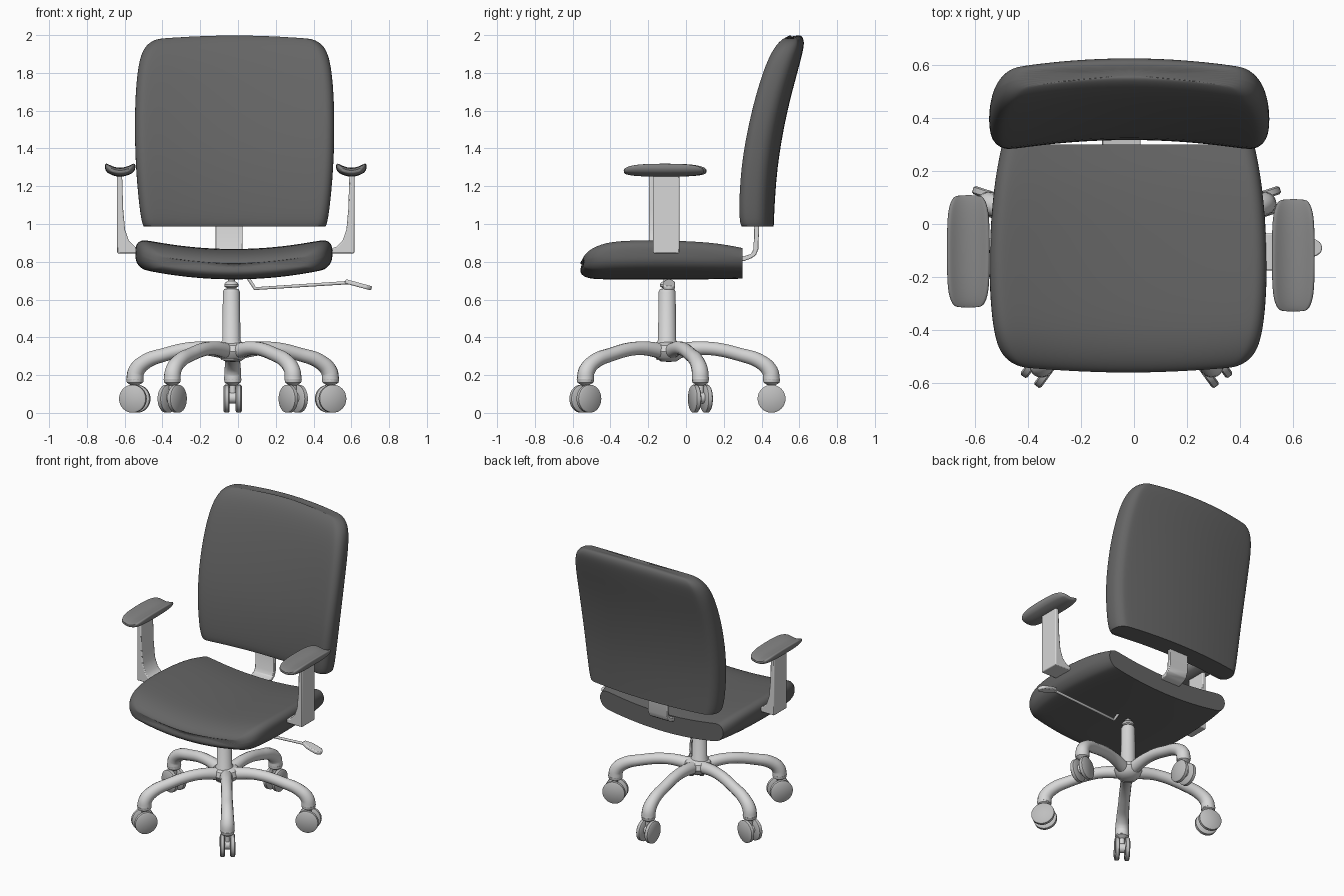
import bpy, bmesh, math
from mathutils import Matrix, Vector

if "Cube" in bpy.data.objects:
    bpy.data.objects.remove(bpy.data.objects["Cube"])


def material(name, v):
    m = bpy.data.materials.new(name)
    m.diffuse_color = (v, v, v, 1)
    m.use_nodes = True
    m.node_tree.nodes["Principled BSDF"].inputs["Base Color"].default_value = m.diffuse_color
    return m


FABRIC = material("dark grey fabric", 0.13)
PAD = material("mid grey padding", 0.24)
METAL = material("light grey metal", 0.68)
WHEEL = material("wheel grey", 0.52)


def finish(name, bm, mat, matrix=Matrix(), angle=40):
    bmesh.ops.recalc_face_normals(bm, faces=bm.faces)
    me = bpy.data.meshes.new(name)
    bm.to_mesh(me)
    bm.free()
    me.materials.append(mat)
    me.shade_smooth()
    me.set_sharp_from_angle(angle=math.radians(angle))
    ob = bpy.data.objects.new(name, me)
    ob.matrix_world = matrix
    bpy.context.collection.objects.link(ob)
    return ob


def ring(w, lo, hi, r, n=8):
    """Rounded rectangle, half width w, from lo to hi."""
    r = min(r, (hi - lo) * 0.49)
    pts = []
    for cx, cz, a0 in ((w - r, hi - r, 0), (r - w, hi - r, 90),
                       (r - w, lo + r, 180), (w - r, lo + r, 270)):
        for i in range(5):
            a = math.radians(a0 + 22.5 * i)
            pts.append((cx + r * math.cos(a), cz + r * math.sin(a)))
        if a0 in (0, 180):
            s = 1 if a0 == 0 else -1
            for i in range(1, n):
                pts.append((s * (w - r) * (1 - 2 * i / n), hi if s > 0 else lo))
    return pts


def cushion(name, stations, place, r, mat, crease_first):
    """Loft rounded rectangles (s, half width, low, high) into a soft pad."""
    bm = bmesh.new()
    rings = [[bm.verts.new(place(s, u, t)) for u, t in ring(w, lo, hi, r)]
             for s, w, lo, hi in stations]
    n = len(rings[0])
    for a, b in zip(rings, rings[1:]):
        for i in range(n):
            bm.faces.new((a[i], a[(i + 1) % n], b[(i + 1) % n], b[i]))
    cap = bm.faces.new(rings[0])
    bm.faces.new(rings[-1])
    if crease_first:
        layer = bm.edges.layers.float.new("crease_edge")
        for e in cap.edges:
            e[layer] = 1.0
    ob = finish(name, bm, mat, angle=60 if crease_first else 180)
    mod = ob.modifiers.new("soft", 'SUBSURF')
    mod.levels = mod.render_levels = 2
    return ob


def lathe(name, profile, mat, matrix=Matrix(), n=32):
    bm = bmesh.new()
    vs = [bm.verts.new((r, 0, z)) for r, z in profile]
    es = [bm.edges.new(p) for p in zip(vs, vs[1:])]
    bmesh.ops.spin(bm, geom=vs + es, axis=(0, 0, 1), cent=(0, 0, 0),
                   angle=2 * math.pi, steps=n)
    bmesh.ops.remove_doubles(bm, verts=bm.verts, dist=1e-5)
    return finish(name, bm, mat, matrix)


def extrude(name, pts, vec, mat, bevel=0.006):
    bm = bmesh.new()
    f = bm.faces.new([bm.verts.new(p) for p in pts])
    out = bmesh.ops.extrude_face_region(bm, geom=[f])["geom"]
    bmesh.ops.translate(bm, vec=vec, verts=[v for v in out if isinstance(v, bmesh.types.BMVert)])
    ob = finish(name, bm, mat)
    mod = ob.modifiers.new("edge", 'BEVEL')
    mod.width, mod.segments = bevel, 2
    return ob


def tube(name, pts, depth, mat, matrix=Matrix(), smooth=True):
    """Tube through points (x, y, z, radius factor)."""
    cu = bpy.data.curves.new(name, 'CURVE')
    cu.dimensions = '3D'
    cu.bevel_depth, cu.bevel_resolution, cu.use_fill_caps = depth, 5, True
    sp = cu.splines.new('BEZIER')
    sp.bezier_points.add(len(pts) - 1)
    for bp, p in zip(sp.bezier_points, pts):
        bp.co, bp.radius = p[:3], p[3]
        bp.handle_left_type = bp.handle_right_type = 'AUTO' if smooth else 'VECTOR'
    cu.materials.append(mat)
    ob = bpy.data.objects.new(name, cu)
    ob.matrix_world = matrix
    bpy.context.collection.objects.link(ob)


# Seat: dished across, rounded front, flat back
def seat_place(s, u, t):
    k = min(1, max(0, (-0.25 - s) / 0.25))
    return (-0.022 + u, s + 0.03 * k * (u / 0.5) ** 2, t + 0.055 * (u / 0.5) ** 2)


cushion("seat", [(0.30, 0.475, 0.71, 0.835), (0.15, 0.507, 0.706, 0.86),
                 (-0.12, 0.526, 0.706, 0.867), (-0.32, 0.518, 0.706, 0.867),
                 (-0.43, 0.505, 0.706, 0.86), (-0.50, 0.488, 0.708, 0.842),
                 (-0.54, 0.455, 0.72, 0.82), (-0.558, 0.41, 0.738, 0.80),
                 (-0.562, 0.36, 0.755, 0.785)], seat_place, 0.06, FABRIC, True)


# Backrest: leaning, wrapped forward at the sides
def back_place(s, u, t):
    k = min(1, max(0, (s - 1.7) / 0.3))
    return (-0.018 + u, t - 0.045 * (u / 0.5) ** 2, s - 0.025 * k * (u / 0.5) ** 2)


cushion("backrest", [(0.988, 0.482, 0.325, 0.465), (1.02, 0.497, 0.313, 0.466),
                     (1.3, 0.526, 0.325, 0.48), (1.6, 0.53, 0.385, 0.535),
                     (1.8, 0.517, 0.44, 0.59), (1.9, 0.50, 0.475, 0.616),
                     (1.96, 0.475, 0.505, 0.628), (1.993, 0.43, 0.535, 0.618),
                     (2.002, 0.37, 0.555, 0.598)], back_place, 0.06, FABRIC, True)

# Bent strap joining seat and backrest
strap = [(0.15, 0.83), (0.31, 0.83), (0.345, 0.842), (0.358, 0.87), (0.362, 1.08),
         (0.388, 1.08), (0.384, 0.87), (0.37, 0.835), (0.345, 0.818), (0.31, 0.805), (0.15, 0.805)]
extrude("back_strap", [(-0.12, y, z) for y, z in strap], Vector((0.145, 0, 0)), METAL, 0.004)

# Arms: flared posts with dished pads
post = [(0.628, 1.275), (0.628, 0.845), (0.49, 0.845), (0.49, 0.865), (0.535, 0.88), (0.565, 0.91),
        (0.586, 0.97), (0.596, 1.08), (0.602, 1.275)]
half = [(0.212, 0.045, 1.270, 1.282), (0.20, 0.06, 1.262, 1.288), (0.165, 0.075, 1.255, 1.294),
        (0.09, 0.081, 1.25, 1.298)]
pad_rows = half + [(-s, w, lo, hi) for s, w, lo, hi in reversed(half)]
for side, sx, y0, yc in (("right", 1, -0.175, -0.118), ("left", -1, -0.195, -0.103)):
    extrude(side + "_arm_post", [(-0.012 + sx * x, y0, z) for x, z in post],
            Vector((0, 0.14, 0)), METAL)
    cushion(side + "_arm_pad", pad_rows,
            lambda s, u, t: (-0.012 + sx * 0.612 + u, yc + s, t + 0.03 * (u / 0.08) ** 2),
            0.018, PAD, False)

# Gas column with neck and ball
lathe("column", [(0, 0.28), (0.055, 0.28), (0.055, 0.375), (0.048, 0.385), (0.045, 0.64),
                 (0.038, 0.655), (0.022, 0.66), (0.036, 0.668), (0.038, 0.68), (0.03, 0.692),
                 (0.018, 0.698), (0.018, 0.73), (0, 0.73)], METAL, Matrix.Translation((-0.035, -0.1, 0)))

# Star base: hub, five legs and twin-wheel casters
centre = Matrix.Translation((-0.028, -0.092, 0))
lathe("base_hub", [(0, 0.27), (0.04, 0.272), (0.075, 0.295), (0.09, 0.325), (0.08, 0.358),
                   (0.05, 0.375), (0, 0.378)], METAL, centre)
R = 0.545
leg = [(0.02, 0, 0.325, 1.1), (0.2, 0, 0.342, 0.95), (0.38, 0, 0.308, 0.95), (0.49, 0, 0.268, 1.05),
       (R - 0.008, 0, 0.22, 1.15), (R, 0, 0.172, 1.2)]
disc = [(0, -0.016), (0.066, -0.016), (0.074, -0.01), (0.074, 0.01), (0.066, 0.016), (0, 0.016)]
for i in range(5):
    m = centre @ Matrix.Rotation(math.radians(90 + 72 * i), 4, 'Z')
    tube(f"base_leg_{i+1}", leg, 0.038, METAL, m)
    lathe(f"caster_collar_{i+1}", [(0, 0.075), (0.016, 0.075), (0.018, 0.145), (0.042, 0.16),
                                   (0.046, 0.18), (0, 0.18)], METAL, m @ Matrix.Translation((R, 0, 0)))
    lathe(f"caster_axle_{i+1}", [(0, -0.03), (0.03, -0.03), (0.03, 0.03), (0, 0.03)], METAL,
          m @ Matrix.Translation((R, 0, 0.08)) @ Matrix.Rotation(math.pi / 2, 4, 'X'), 20)
    for j, off in enumerate((-0.032, 0.032)):
        lathe(f"caster_wheel_{i+1}_{j+1}", disc, WHEEL,
              m @ Matrix.Translation((R, off, 0.075)) @ Matrix.Rotation(math.pi / 2, 4, 'X'))

# Height lever with flat paddle
tube("lever_rod", [(0.05, -0.09, 0.72, 1), (0.09, -0.09, 0.658, 1), (0.59, -0.09, 0.69, 1)],
     0.009, METAL, smooth=False)
paddle = [(0.565, -0.105), (0.61, -0.122), (0.68, -0.122), (0.70, -0.108), (0.705, -0.09),
          (0.70, -0.072), (0.68, -0.058), (0.61, -0.058), (0.565, -0.075)]
extrude("lever_paddle", [(x, y, 0.683 - 0.27 * (x - 0.575)) for x, y in paddle],
        Vector((0.006, 0, 0.022)), METAL)
